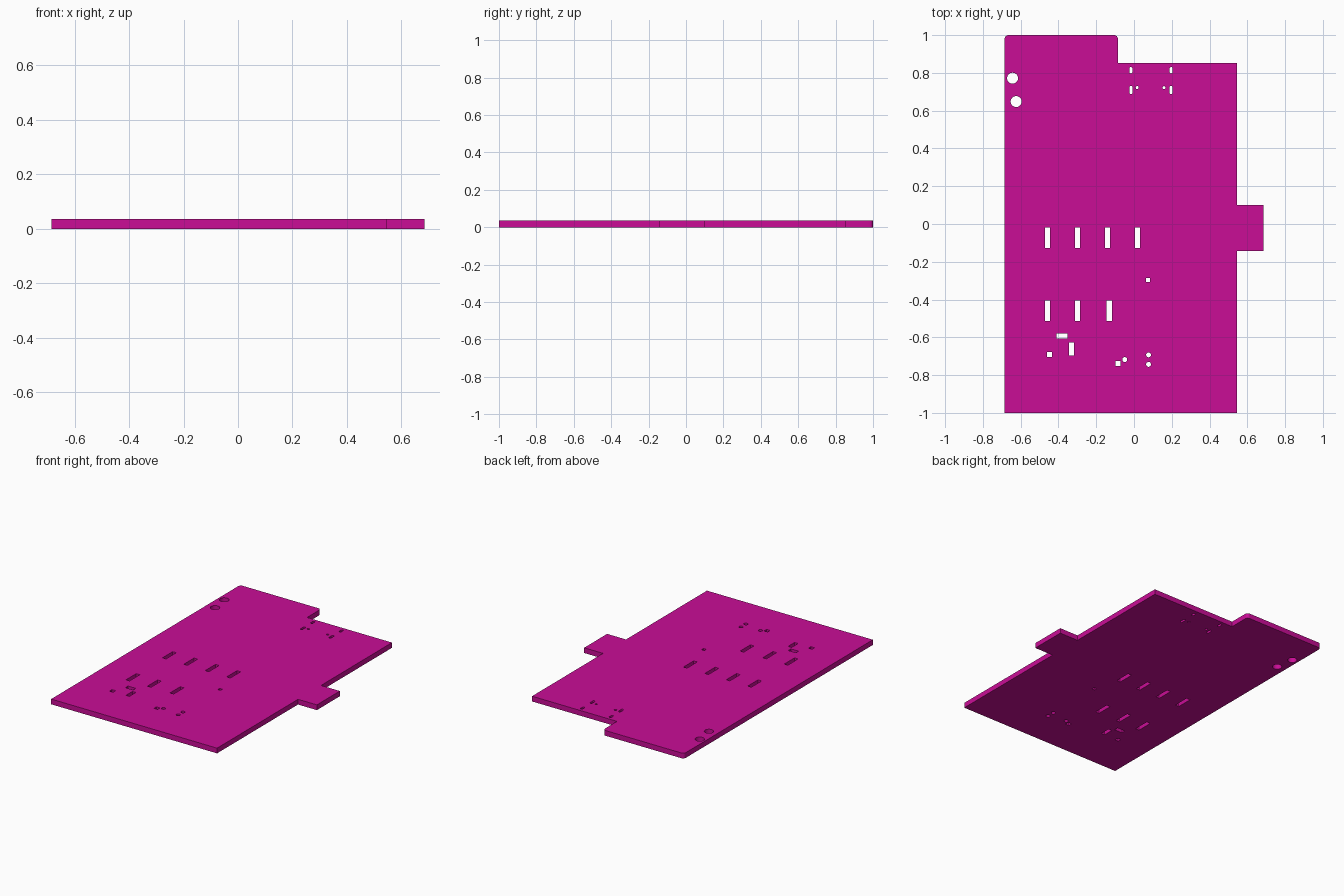
import bpy
from math import cos, sin, pi, radians

if "Cube" in bpy.data.objects:
    bpy.data.objects.remove(bpy.data.objects["Cube"])

THICK = 0.035


def arc(x, y, r, a0, a1, n):
    """Points along an arc, angles in degrees."""
    return [(x + r * cos(radians(a0 + (a1 - a0) * i / n)),
             y + r * sin(radians(a0 + (a1 - a0) * i / n))) for i in range(n + 1)]


def circle(x, y, r, n=32):
    return arc(x, y, r, 0, 360, n)[:-1]


def rect(x, y, w, h):
    return [(x - w/2, y - h/2), (x + w/2, y - h/2), (x + w/2, y + h/2), (x - w/2, y + h/2)]


def slot(x, y, w, h):
    d = h/2 - w/2
    return arc(x, y + d, w/2, 0, 180, 8) + arc(x, y - d, w/2, 180, 360, 8)


# Outer outline: plate, side tab, raised corner with rounded tips
R = 0.02
loops = [[(-0.685, -1), (0.545, -1), (0.545, -0.143), (0.685, -0.143), (0.685, 0.1),
          (0.545, 0.1), (0.545, 0.852), (-0.085, 0.852)]
         + arc(-0.085 - R, 1 - R, R, 0, 90, 6)
         + arc(-0.685 + R, 1 - R, R, 90, 180, 6)]

# Large round holes
loops += [circle(-0.643, 0.772, 0.029), circle(-0.624, 0.648, 0.029)]

# Slots and pin holes near the top edge
for x in (-0.016, 0.196):
    loops += [slot(x, 0.814, 0.016, 0.034), slot(x, 0.71, 0.016, 0.044)]
loops += [circle(x, 0.722, 0.008, 16) for x in (0.017, 0.159)]

# Two rows of rectangular windows
loops += [rect(x, -0.073, 0.027, 0.109) for x in (-0.458, -0.299, -0.14, 0.019)]
loops += [rect(x, -0.459, 0.027, 0.109) for x in (-0.458, -0.299, -0.131)]

# Small cut-outs near the bottom
loops += [rect(-0.381, -0.593, 0.058, 0.028), rect(-0.331, -0.661, 0.026, 0.069),
          rect(-0.447, -0.69, 0.027, 0.027), rect(-0.084, -0.738, 0.027, 0.027),
          rect(0.075, -0.297, 0.022, 0.02)]
loops += [circle(x, y, 0.013, 20) for x, y in
          ((-0.049, -0.718), (0.077, -0.693), (0.077, -0.743))]

# Filled flat curve, extruded to the plate thickness
curve = bpy.data.curves.new("panel_plate", 'CURVE')
curve.dimensions = '2D'
curve.fill_mode = 'BOTH'
curve.extrude = THICK / 2
for pts in loops:
    s = curve.splines.new('POLY')
    s.points.add(len(pts) - 1)
    for p, (x, y) in zip(s.points, pts):
        p.co = (x, y, 0, 1)
    s.use_cyclic_u = True
    s.use_smooth = False
plate = bpy.data.objects.new("panel_plate", curve)
plate.location.z = THICK / 2
bpy.context.collection.objects.link(plate)

mat = bpy.data.materials.new("magenta")
mat.diffuse_color = (0.585, 0.004, 0.307, 1)
mat.use_nodes = True
mat.node_tree.nodes["Principled BSDF"].inputs["Base Color"].default_value = mat.diffuse_color
curve.materials.append(mat)

bpy.context.view_layer.objects.active = plate
plate.select_set(True)
bpy.ops.object.convert(target='MESH')
bpy.ops.object.shade_smooth_by_angle(angle=radians(30))
